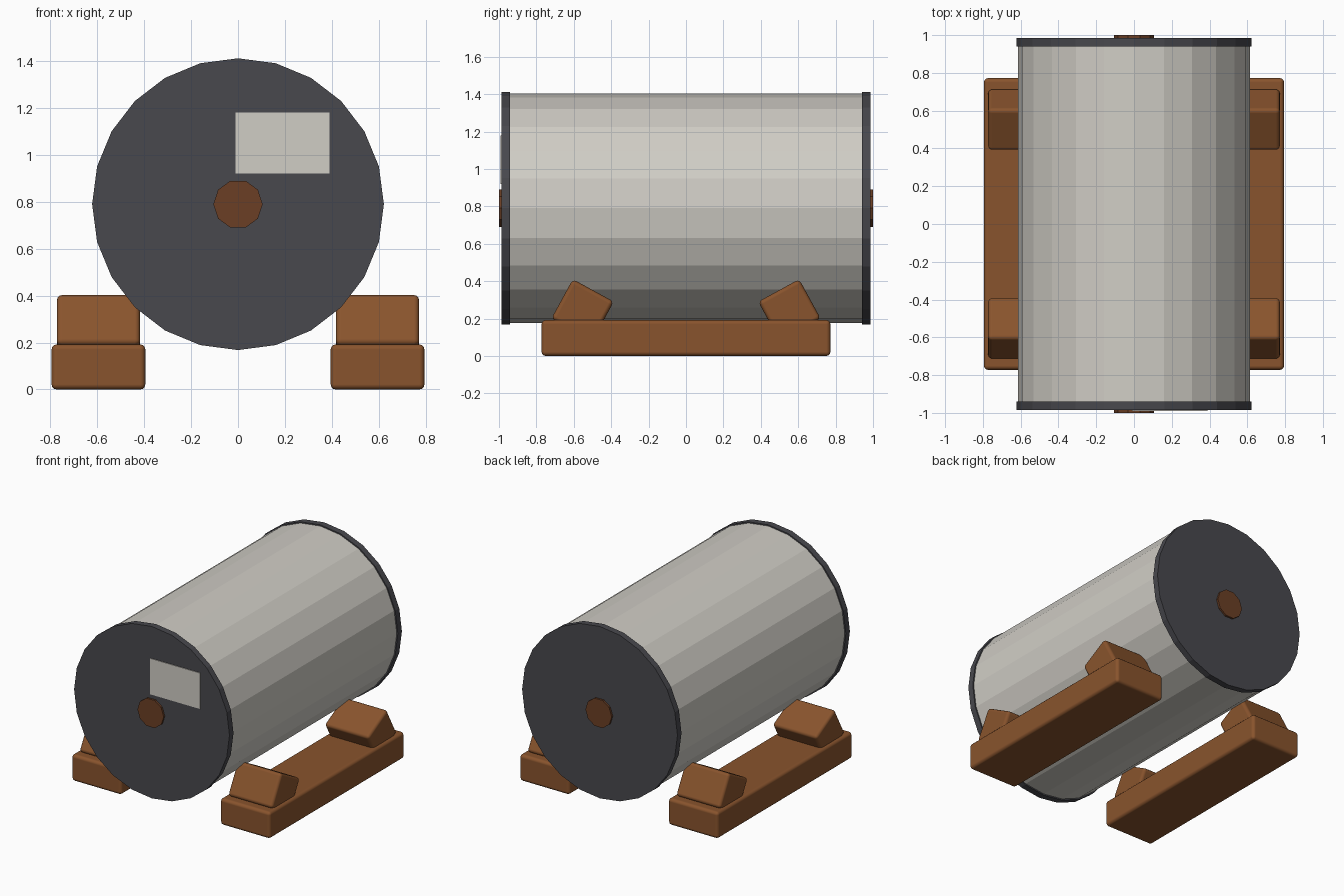
import bpy
from math import radians, pi

default = bpy.data.objects.get("Cube")
if default:
    bpy.data.objects.remove(default, do_unlink=True)

AXIS_Z = 0.79  # height of the barrel's axis


def make_material(name, rgb):
    mat = bpy.data.materials.new(name)
    mat.use_nodes = True
    color = (*rgb, 1)
    mat.diffuse_color = color
    mat.node_tree.nodes["Principled BSDF"].inputs["Base Color"].default_value = color
    return mat


pale = make_material("pale grey", (0.63, 0.61, 0.56))
dark = make_material("dark grey", (0.065, 0.065, 0.075))
wood = make_material("brown wood", (0.25, 0.088, 0.026))
rust = make_material("dark brown", (0.145, 0.049, 0.018))


def drum(name, sides, radius, y0, y1, mat, roll=0):
    """Flat-shaded cylinder lying along y."""
    bpy.ops.mesh.primitive_cylinder_add(
        vertices=sides, radius=radius, depth=y1 - y0,
        location=(0, (y0 + y1) / 2, AXIS_Z), rotation=(pi / 2, roll, 0))
    obj = bpy.context.object
    obj.name = name
    obj.data.materials.append(mat)
    return obj


def box(name, center, size, mat, tilt=0, bevel=0):
    """Box, optionally tilted about x and with rounded edges."""
    bpy.ops.mesh.primitive_cube_add(size=1, location=center)
    obj = bpy.context.object
    obj.name = name
    obj.scale = size
    bpy.ops.object.transform_apply(location=False, rotation=False, scale=True)
    obj.rotation_euler.x = tilt
    obj.data.materials.append(mat)
    if bevel:
        bpy.ops.object.shade_smooth_by_angle(angle=radians(40))
        mod = obj.modifiers.new("rounded_edges", "BEVEL")
        mod.width = bevel
        mod.segments = 3
        mod.harden_normals = True
    return obj


# Barrel, end caps and axle plugs
drum("barrel", 24, 0.613, -0.95, 0.95, pale)
for side, s in (("front", -1), ("back", 1)):
    drum(side + "_cap", 24, 0.622, *sorted((s * 0.94, s * 0.986)), dark)
    drum(side + "_axle_plug", 10, 0.105, *sorted((s * 0.96, s)), rust, roll=pi / 2)

# Label plate on the front cap
box("label_plate", (0.19, -0.987, 1.05), (0.4, 0.008, 0.26), pale)

# Cradle: two rails, each with a pair of tilted chocks
for side, sx in (("left", 1), ("right", -1)):
    box(side + "_rail", (sx * 0.595, 0, 0.096), (0.4, 1.544, 0.192), wood, bevel=0.022)
    for end, sy in (("front", -1), ("back", 1)):
        box(f"{side}_{end}_chock", (sx * 0.595, sy * 0.553, 0.245),
            (0.355, 0.25, 0.24), wood, tilt=sy * 0.5, bevel=0.022)
